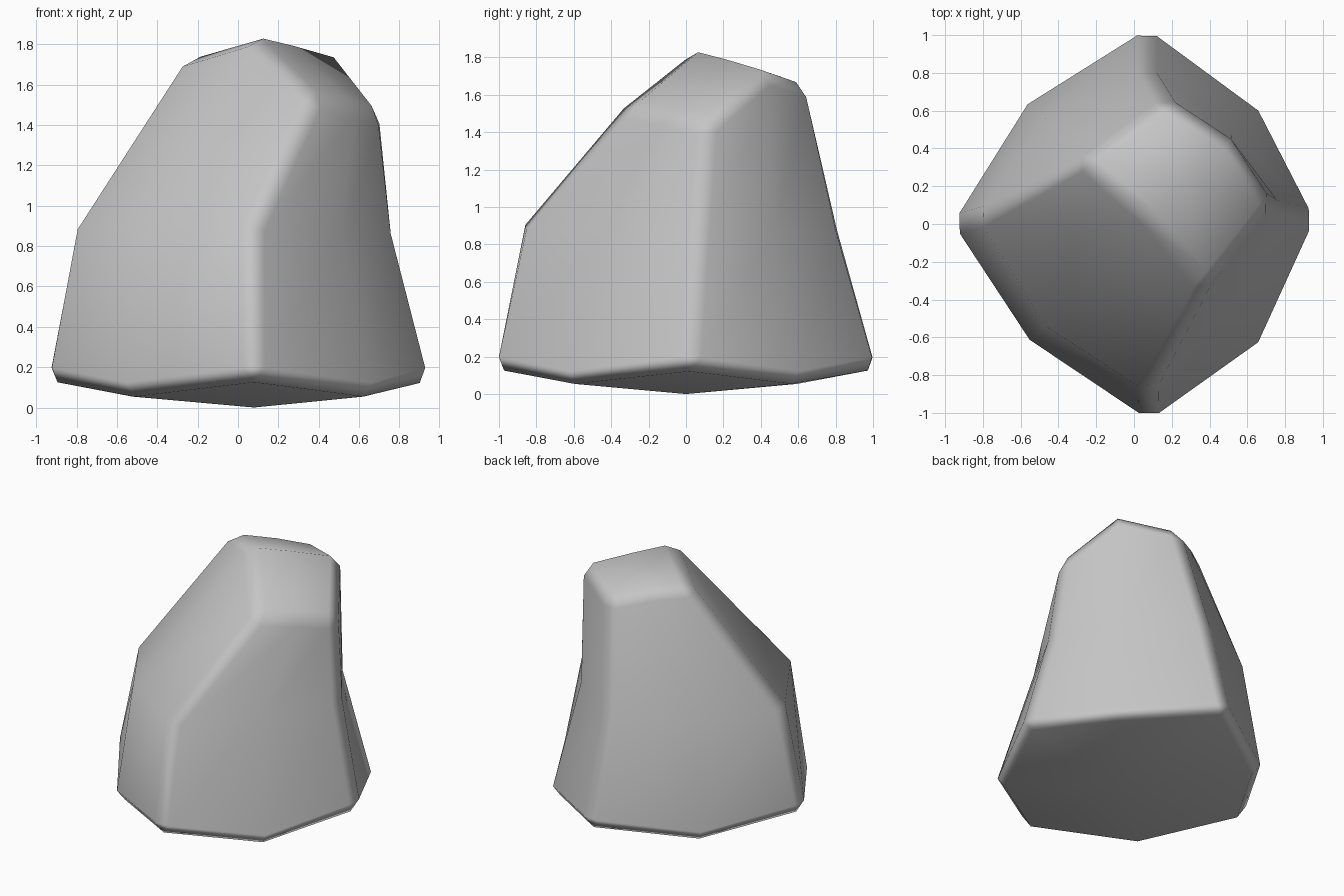
import bpy, bmesh

old = bpy.data.objects.get("Cube")
if old:
    bpy.data.objects.remove(old, do_unlink=True)

# Rings run front, front-right, right, back-right, back, back-left, left, front-left
base_ring = [(.08, -1.05, .14), (.67, -.64, .06), (.97, .02, .14), (.67, .61, .06),
             (.07, 1.05, .14), (-.57, .64, .06), (-.97, 0, .14), (-.56, -.62, .06)]
waist_ring = [(.08, -.89, .9), (.51, -.43, .88), (.79, .07, .86), (.52, .47, .88),
              (.07, .84, .88), (-.47, .56, .88), (-.83, .04, .88), (-.47, -.54, .91)]
top_ring = [(.385, -.335, 1.54), (.57, -.1, 1.5), (.73, .11, 1.44), (.52, .44, 1.72),
            (.17, .665, 1.64), (-.05, .5, 1.7), (-.29, .34, 1.73), (.08, .02, 1.84)]

bm = bmesh.new()
rings = [[bm.verts.new(p) for p in ring] for ring in (base_ring, waist_ring, top_ring)]
foot = bm.verts.new((.08, 0, 0))
crown = bm.verts.new((.28, .21, 1.79))

# Side walls
for low, high in zip(rings, rings[1:]):
    for i in range(8):
        j = (i + 1) % 8
        bm.faces.new((low[i], low[j], high[j], high[i]))

# Underside and crown, four quads each
for ring, centre in ((rings[0], foot), (rings[2], crown)):
    for i in range(0, 8, 2):
        bm.faces.new((centre, ring[i - 1], ring[i], ring[i + 1]))
bmesh.ops.recalc_face_normals(bm, faces=bm.faces)

# Chamfer the rims and the four upright ridges
pairs = [(r[i], r[(i + 1) % 8]) for r in (rings[0], rings[2]) for i in range(8)]
pairs += [(a[i], b[i]) for a, b in zip(rings, rings[1:]) for i in range(0, 8, 2)]
edges = [bm.edges.get(p) for p in pairs]
bmesh.ops.bevel(bm, geom=edges, offset=.065, offset_type='OFFSET', segments=1,
                profile=.5, affect='EDGES', clamp_overlap=True)

mesh = bpy.data.meshes.new("rock")
bm.to_mesh(mesh)
bm.free()
rock = bpy.data.objects.new("rock", mesh)
bpy.context.collection.objects.link(rock)

# Plain grey stone
stone = bpy.data.materials.new("grey_stone")
stone.use_nodes = True
colour = (.56, .56, .56, 1)
stone.diffuse_color = colour
stone.node_tree.nodes["Principled BSDF"].inputs["Base Color"].default_value = colour
mesh.materials.append(stone)

# Soft chamfers, flat-looking broad faces
for face in mesh.polygons:
    face.use_smooth = True
weighted = rock.modifiers.new("weighted_normals", 'WEIGHTED_NORMAL')
weighted.weight = 50
